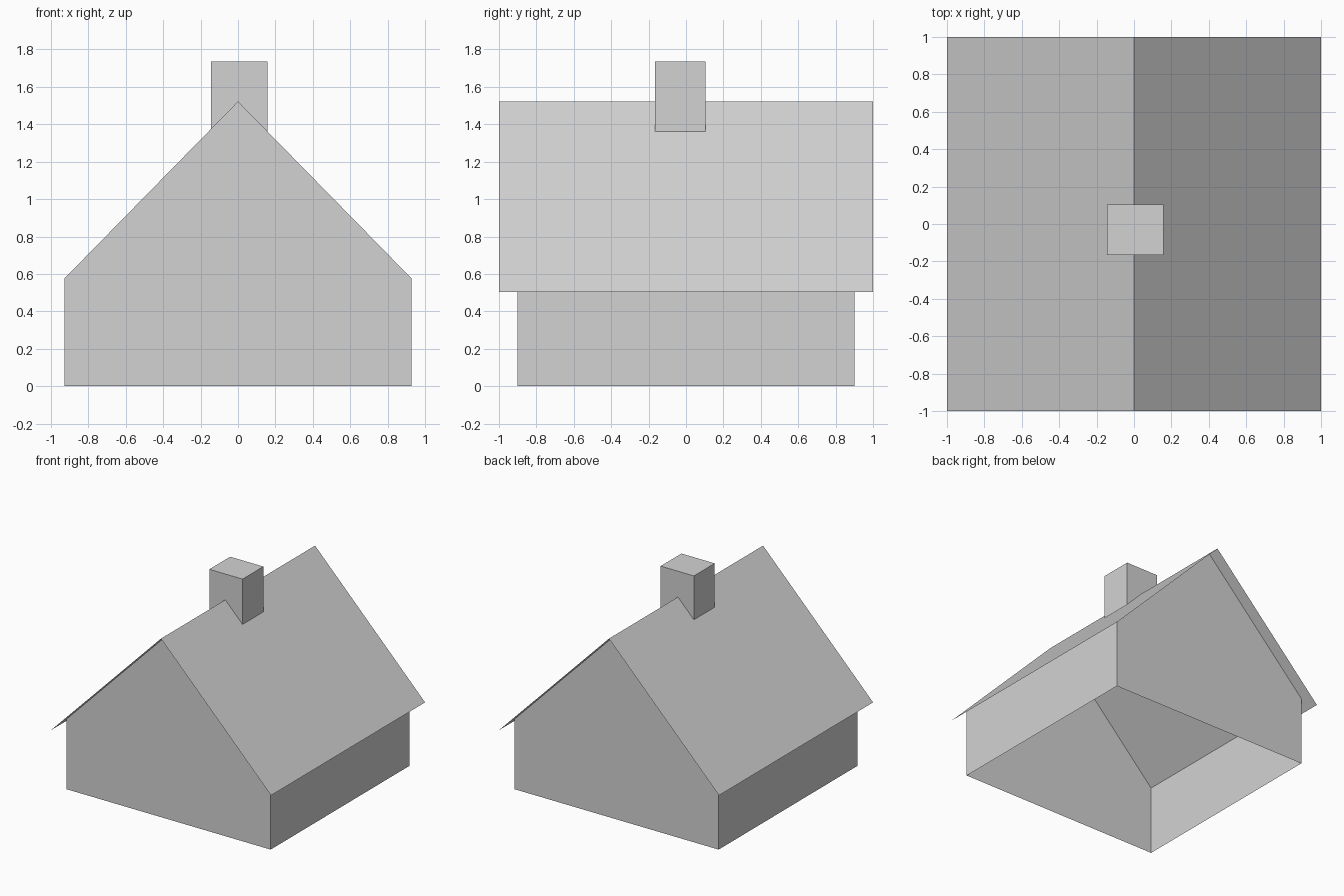
import bpy
import bmesh

cube = bpy.data.objects.get("Cube")
if cube:
    bpy.data.objects.remove(cube, do_unlink=True)

# One plain grey for the whole house
grey = bpy.data.materials.new("plain grey")
grey.use_nodes = True
colour = (0.65, 0.65, 0.65, 1)
grey.diffuse_color = colour
grey.node_tree.nodes["Principled BSDF"].inputs["Base Color"].default_value = colour

RIDGE, EAVE = 1.523, 0.503
WALL_X, WALL_Y = 0.927, 0.9


def roof_height(x):
    return RIDGE - (RIDGE - EAVE) * abs(x)


def extrude_profile(name, profile, y, closed=False, caps=False):
    """Sweep an x-z profile from -y to y, optionally with end faces."""
    bm = bmesh.new()
    front = [bm.verts.new((x, -y, z)) for x, z in profile]
    back = [bm.verts.new((x, y, z)) for x, z in profile]
    n = len(profile)
    for i in range(n if closed else n - 1):
        j = (i + 1) % n
        bm.faces.new((front[i], front[j], back[j], back[i]))
    if caps:
        bm.faces.new(front)
        bm.faces.new(back[::-1])
    bmesh.ops.recalc_face_normals(bm, faces=bm.faces)
    return finish(name, bm)


def finish(name, bm):
    mesh = bpy.data.meshes.new(name)
    bm.to_mesh(mesh)
    bm.free()
    mesh.materials.append(grey)
    obj = bpy.data.objects.new(name, mesh)
    bpy.context.collection.objects.link(obj)
    return obj


# Thin sheet roof overhanging on all sides, its faces looking up
roof = extrude_profile("roof", [(-1, EAVE), (0, RIDGE), (1, EAVE)], 1)
if roof.data.polygons[0].normal.z < 0:
    roof.data.flip_normals()

# Walls: two gables and two low sides, open at the top and underneath
top = roof_height(WALL_X) - 0.001
gable = [(-WALL_X, 0), (WALL_X, 0), (WALL_X, top), (0, RIDGE - 0.001), (-WALL_X, top)]
walls = extrude_profile("walls", gable, WALL_Y, closed=True, caps=True)
bm = bmesh.new()
bm.from_mesh(walls.data)
open_faces = [f for f in bm.faces if abs(f.normal.z) > 0.5]
bmesh.ops.delete(bm, geom=open_faces, context="FACES")
bm.to_mesh(walls.data)
bm.free()

# Chimney block astride the ridge
left, right, base, cap = -0.145, 0.157, 1.36, 1.735
chimney = extrude_profile(
    "chimney", [(left, base), (right, base), (right, cap), (left, cap)],
    0.135, closed=True, caps=True)
chimney.location.y = -0.03
